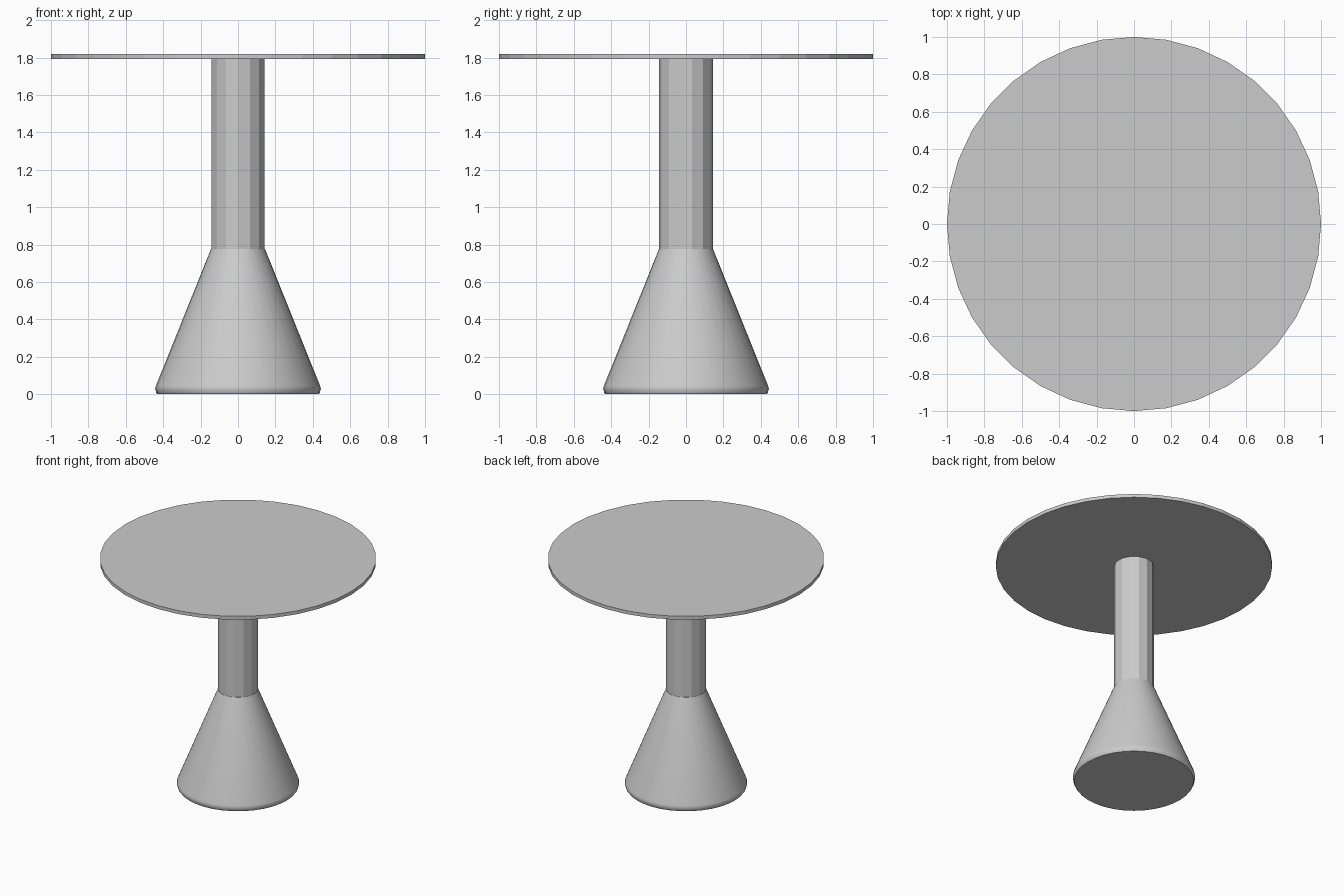
import bpy, bmesh
from math import sin, cos, tau

if "Cube" in bpy.data.objects:
    bpy.data.objects.remove(bpy.data.objects["Cube"])


def lathe(name, profile, sides, smooth=False):
    """Capped solid of revolution from (radius, z) points, first vertex on +y."""
    bm = bmesh.new()
    rings = [[bm.verts.new((r * sin(tau * i / sides), r * cos(tau * i / sides), z))
              for i in range(sides)] for r, z in profile]
    for low, high in zip(rings, rings[1:]):
        for i in range(sides):
            j = (i + 1) % sides
            bm.faces.new((low[i], low[j], high[j], high[i]))
    bm.faces.new(rings[0])
    bm.faces.new(rings[-1])
    bmesh.ops.recalc_face_normals(bm, faces=bm.faces)
    mesh = bpy.data.meshes.new(name)
    bm.to_mesh(mesh)
    bm.free()
    obj = bpy.data.objects.new(name, mesh)
    bpy.context.collection.objects.link(obj)
    if smooth:
        bpy.ops.object.select_all(action='DESELECT')
        obj.select_set(True)
        bpy.context.view_layer.objects.active = obj
        bpy.ops.object.shade_smooth_by_angle(angle=0.6)
    return obj


# Flared pedestal with a softened bottom rim
lathe("pedestal_base", [(0.432, 0), (0.437, 0.007), (0.443, 0.03), (0.439, 0.045),
                        (0.145, 0.775)], 36, smooth=True)
# Faceted column
lathe("column", [(0.145, 0.77), (0.145, 1.795)], 14)
# Thin round top
lathe("table_top", [(1.0, 1.793), (1.0, 1.82)], 36)
